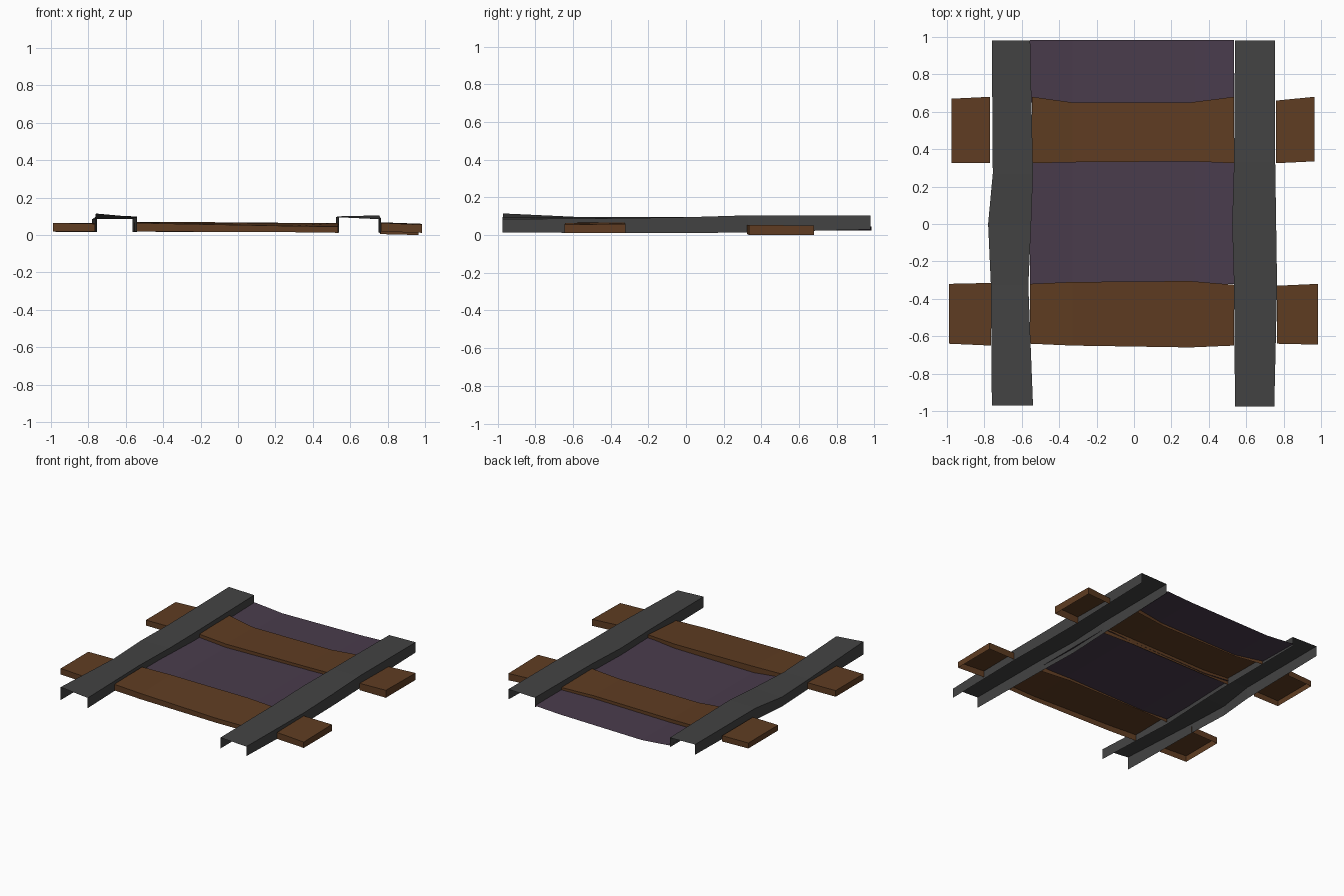
import bpy
import bmesh

cube = bpy.data.objects.get("Cube")
if cube:
    bpy.data.objects.remove(cube, do_unlink=True)


def make_material(name, rgb):
    mat = bpy.data.materials.new(name)
    mat.use_nodes = True
    colour = (*rgb, 1)
    mat.diffuse_color = colour
    mat.node_tree.nodes["Principled BSDF"].inputs["Base Color"].default_value = colour
    return mat


wood = make_material("brown wood", (0.115, 0.046, 0.016))
iron = make_material("dark iron", (0.056, 0.056, 0.056))
gravel = make_material("purple gravel", (0.068, 0.045, 0.073))


def loft(name, rings, mat, cap_first=False, cap_last=False):
    """Join open cross-sections into a flat shaded thin shell."""
    bm = bmesh.new()
    rows = [[bm.verts.new(p) for p in ring] for ring in rings]
    for a, b in zip(rows, rows[1:]):
        for i in range(len(a) - 1):
            bm.faces.new((a[i], a[i + 1], b[i + 1], b[i]))
    if cap_first:
        bm.faces.new(rows[0])
    if cap_last:
        bm.faces.new(rows[-1])
    bmesh.ops.recalc_face_normals(bm, faces=bm.faces)
    # Open shells face upward
    if sum(f.normal.z * f.calc_area() for f in bm.faces) < 0:
        bmesh.ops.reverse_faces(bm, faces=bm.faces)
    mesh = bpy.data.meshes.new(name)
    bm.to_mesh(mesh)
    bm.free()
    mesh.materials.append(mat)
    obj = bpy.data.objects.new(name, mesh)
    bpy.context.collection.objects.link(obj)
    return obj


def rail(name, stations):
    # Station: y, outer x, inner x, outer top, inner top, bottom
    loft(name, [[(xo, y, zb), (xo, y, zo), (xi, y, zi), (xi, y, zb)]
                for y, xo, xi, zo, zi, zb in stations], iron)


def sleeper(name, stations, **caps):
    # Station: x, front y, back y, front top, back top, bottom
    loft(name, [[(x, yf, zb), (x, yf, zf), (x, yb, zk), (x, yb, zb)]
                for x, yf, yb, zf, zk, zb in stations], wood, **caps)


# Bent channel rails
rail("right_rail", [
    (-0.97, -0.76, -0.54, 0.115, 0.095, 0.02),
    (-0.33, -0.765, -0.565, 0.085, 0.085, 0.015),
    (0, -0.78, -0.55, 0.085, 0.09, 0.015),
    (0.27, -0.755, -0.54, 0.1, 0.1, 0.015),
    (0.98, -0.76, -0.555, 0.105, 0.1, 0.03)])
rail("left_rail", [
    (-0.975, 0.75, 0.54, 0.085, 0.095, 0.015),
    (-0.33, 0.765, 0.535, 0.09, 0.095, 0.01),
    (0, 0.76, 0.525, 0.095, 0.095, 0.01),
    (0.33, 0.755, 0.535, 0.105, 0.1, 0.015),
    (0.98, 0.755, 0.54, 0.105, 0.1, 0.03)])

# Sleeper middles between the rails
sleeper("front_sleeper_middle", [
    (-0.555, -0.64, -0.32, 0.065, 0.07, 0.02),
    (-0.33, -0.65, -0.31, 0.06, 0.07, 0.018),
    (0.3, -0.66, -0.305, 0.048, 0.065, 0.015),
    (0.535, -0.65, -0.325, 0.045, 0.065, 0.012)])
sleeper("back_sleeper_middle", [
    (-0.545, 0.325, 0.68, 0.068, 0.068, 0.02),
    (-0.33, 0.33, 0.65, 0.05, 0.05, 0.015),
    (0.3, 0.335, 0.65, 0.055, 0.055, 0.015),
    (0.535, 0.325, 0.68, 0.065, 0.062, 0.015)])

# Sleeper ends outside the rails, with slanted outer caps
sleeper("front_sleeper_right_end", [
    (-0.99, -0.64, -0.32, 0.065, 0.065, 0.02),
    (-0.765, -0.65, -0.315, 0.06, 0.065, 0.02)], cap_first=True)
sleeper("front_sleeper_left_end", [
    (0.765, -0.64, -0.33, 0.065, 0.068, 0.018),
    (0.985, -0.645, -0.32, 0.055, 0.06, 0.012)], cap_last=True)
sleeper("back_sleeper_right_end", [
    (-0.975, 0.325, 0.67, 0.055, 0.055, 0.015),
    (-0.77, 0.325, 0.68, 0.058, 0.058, 0.015)], cap_first=True)
sleeper("back_sleeper_left_end", [
    (0.76, 0.325, 0.66, 0.055, 0.05, 0.005),
    (0.965, 0.335, 0.68, 0.055, 0.05, 0.0)], cap_last=True)


# Sagging gravel patches between and behind the sleepers
def gravel_patch(name, front, back):
    columns = [(-0.555, 0.045), (-0.33, 0.025), (0.33, 0.035), (0.535, 0.045)]
    loft(name, [[(x, y, z) for x, z in columns] for y in (front, back)], gravel)


gravel_patch("middle_gravel", -0.32, 0.335)
gravel_patch("back_gravel", 0.65, 0.985)
